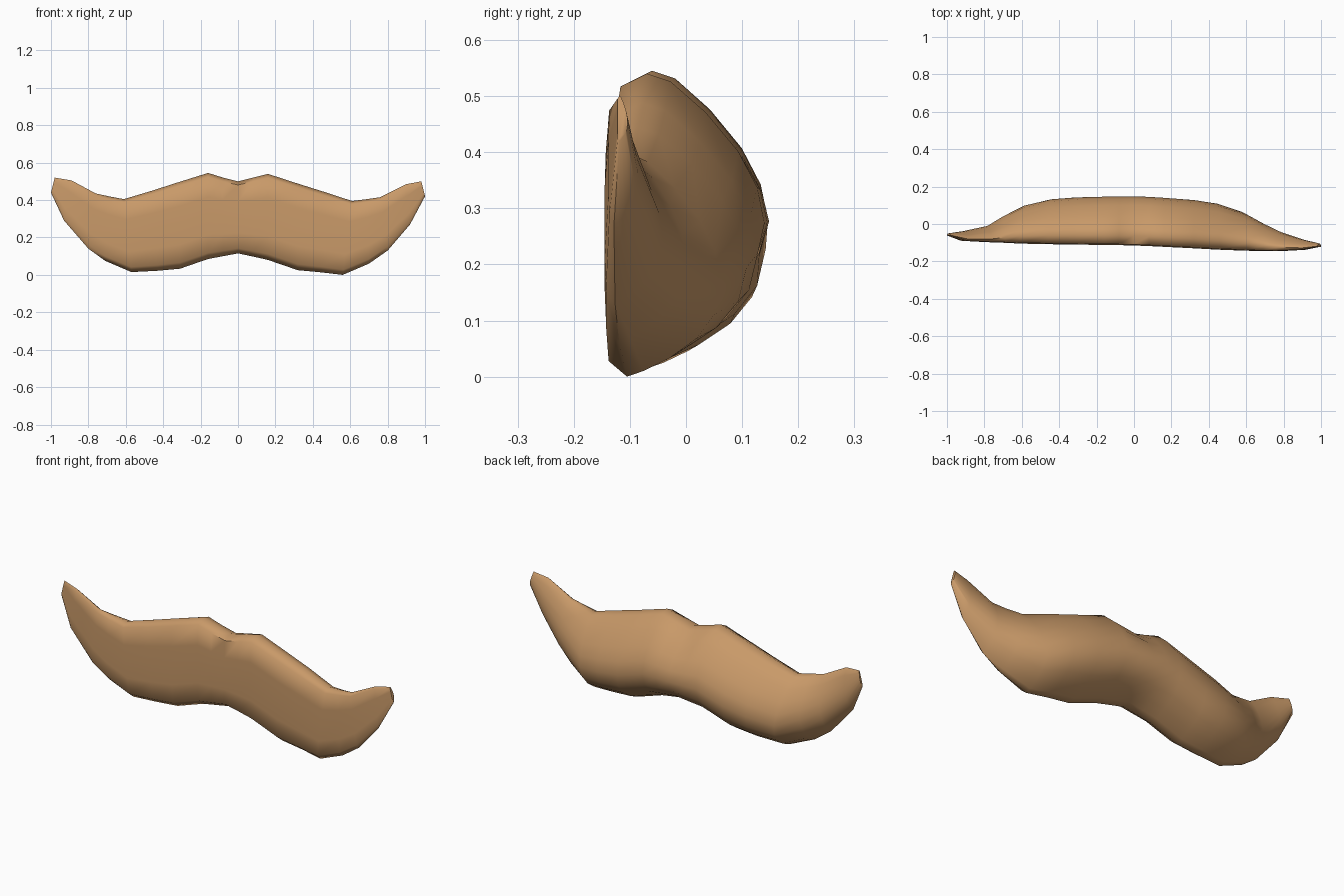
import bpy, bmesh

# Stations: top x, top z, bottom x, bottom z, front y, back y
stations = [
    (-0.98, .52, -1.0, .44, -.062, -.05),
    (-.89, .505, -.93, .29, -.09, -.038),
    (-.76, .435, -.80, .14, -.097, -.01),
    (-.69, .42, -.71, .075, -.10, .04),
    (-.61, .405, -.57, .015, -.105, .098),
    (-.46, .45, -.43, .022, -.108, .132),
    (-.32, .495, -.31, .033, -.11, .142),
    (-.16, .545, -.16, .085, -.112, .146),
    (-.08, .52, -.08, .10, -.113, .147),
    (0, .50, 0, .115, -.115, .148),
    (.08, .52, .08, .098, -.118, .145),
    (.16, .54, .16, .08, -.122, .14),
    (.32, .488, .32, .025, -.13, .128),
    (.46, .444, .44, .014, -.137, .108),
    (.61, .395, .56, 0, -.142, .063),
    (.69, .405, .70, .06, -.145, .0),
    (.76, .415, .80, .13, -.145, -.042),
    (.90, .485, .92, .27, -.138, -.085),
    (.98, .50, 1.0, .42, -.122, -.104),
]

# Cross-section as (height fraction, depth fraction): flat front, domed back
section = [(.07, .02), (.28, 0), (.5, 0), (.72, 0), (.95, .02), (1, .2), (.97, .36),
           (.85, .6), (.7, .82), (.56, .95), (.42, 1), (.28, .94),
           (.17, .78), (.08, .54), (.025, .32), (0, .18)]

bm = bmesh.new()
rings = []
for tx, tz, bx, bz, yf, yb in stations:
    rings.append([bm.verts.new((bx + (tx - bx) * t, yf + (yb - yf) * s, bz + (tz - bz) * t))
                  for t, s in section])

# Skin neighbouring rings and close both tips
n = len(section)
for a, b in zip(rings, rings[1:]):
    for i in range(n):
        j = (i + 1) % n
        bm.faces.new((a[i], b[i], b[j], a[j]))
bm.faces.new(rings[0])
bm.faces.new(rings[-1][::-1])
bmesh.ops.recalc_face_normals(bm, faces=bm.faces)

mesh = bpy.data.meshes.new("moustache")
bm.to_mesh(mesh)
bm.free()
obj = bpy.data.objects.new("moustache", mesh)
bpy.context.collection.objects.link(obj)

# Brown colour and smooth shading
mat = bpy.data.materials.new("brown")
mat.diffuse_color = (.58, .32, .14, 1)
mesh.materials.append(mat)
bpy.context.view_layer.objects.active = obj
obj.select_set(True)
bpy.ops.object.shade_smooth_by_angle(angle=1.1)
